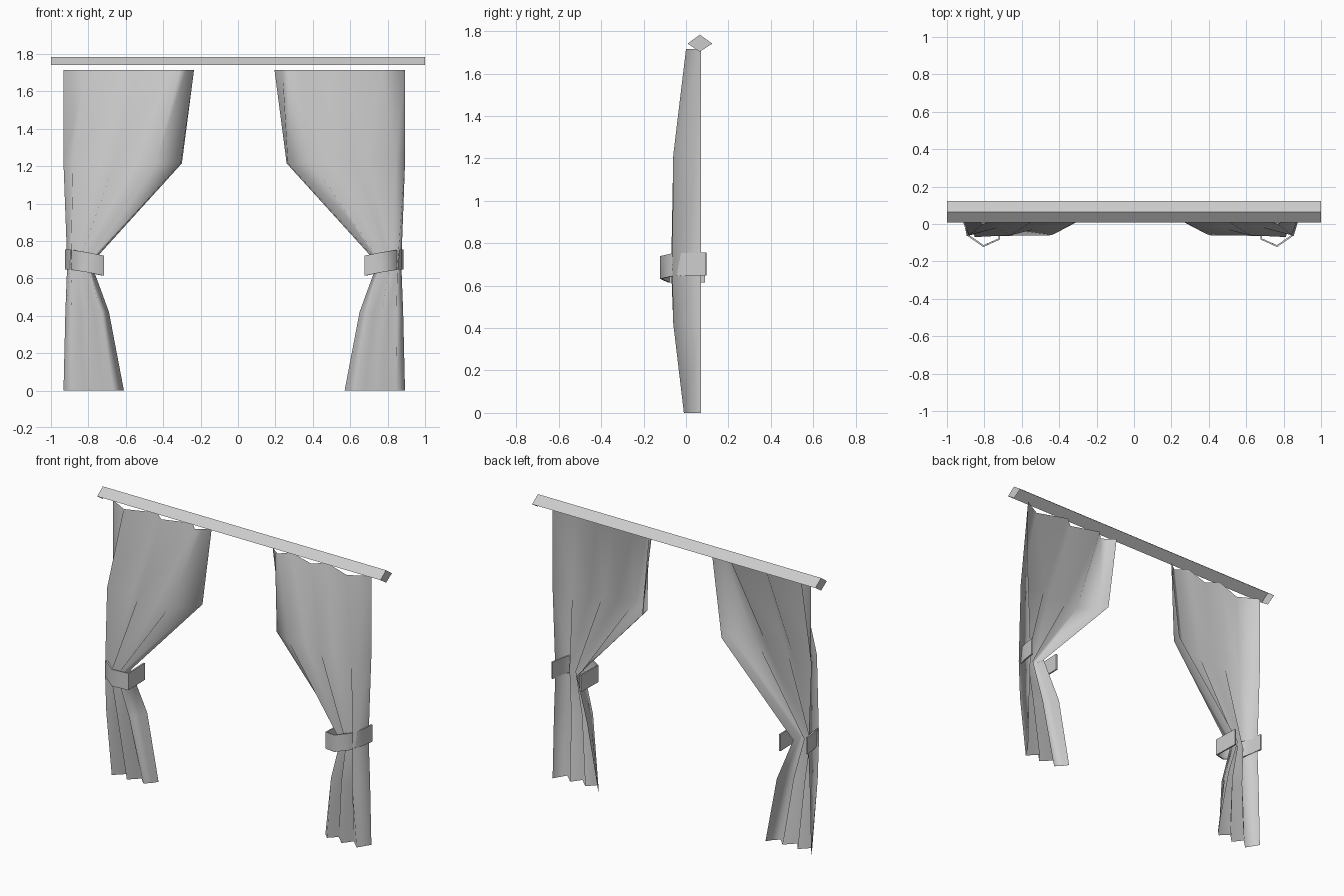
import bpy
import math

cube = bpy.data.objects.get("Cube")
if cube:
    bpy.data.objects.remove(cube, do_unlink=True)

grey = bpy.data.materials.new("light_grey")
grey.use_nodes = True
grey.diffuse_color = (0.6, 0.6, 0.6, 1)
grey.node_tree.nodes["Principled BSDF"].inputs["Base Color"].default_value = (0.6, 0.6, 0.6, 1)

CENTRE = -0.02  # the pair of curtains hangs slightly off the rail's middle


def make_object(name, verts, faces):
    mesh = bpy.data.meshes.new(name)
    mesh.from_pydata(verts, [], faces)
    mesh.materials.append(grey)
    obj = bpy.data.objects.new(name, mesh)
    bpy.context.collection.objects.link(obj)
    return obj


def sheet(name, rows, side):
    """Skin equal-length rows of points, mirrored to one side, smooth shaded."""
    n = len(rows[0])
    verts = [(side * x + CENTRE, y, z) for row in rows for x, y, z in row]
    faces = []
    for r in range(len(rows) - 1):
        for c in range(n - 1):
            a = r * n + c
            quad = (a, a + 1, a + n + 1, a + n)
            faces.append(quad if side < 0 else quad[::-1])
    obj = make_object(name, verts, faces)
    obj.data.shade_smooth()
    return obj


# Curtain rows: height, outer x, inner x, fold positions across, fold depths
# (the last pair of points is the hem turned back along the inner edge)
TOP_FOLDS = (0, 0.18, 0.45, 0.55, 0.81, 0.89, 0.94, 1)
MID_FOLDS = (0, 0.08, 0.32, 0.43, 0.62, 0.78, 0.99, 1)
LOW_FOLDS = (0, 0.15, 0.34, 0.48, 0.67, 0.82, 0.93, 1)
CURTAIN = [
    (0.00, 0.913, 0.59, LOW_FOLDS, (0.07, -0.01, 0.05, -0.01, 0.05, 0.0, 0.035, 0.07)),
    (0.42, 0.903, 0.67, LOW_FOLDS, (0.07, -0.06, 0.01, -0.06, 0.01, -0.05, 0.01, 0.07)),
    (0.68, 0.893, 0.765, LOW_FOLDS, (0.07, -0.065, -0.01, -0.07, -0.01, -0.065, -0.015, 0.04)),
    (1.215, 0.913, 0.28, MID_FOLDS, (0.07, -0.06, -0.02, -0.06, -0.03, -0.06, 0.01, 0.07)),
    (1.715, 0.913, 0.215, TOP_FOLDS, (0.07, 0.0, 0.07, 0.01, 0.07, 0.01, 0.035, 0.07)),
]

# Tieback path around the gathered cloth: x, y, drop
TIE = [(0.90, 0.095, 0), (0.888, 0.01, 0), (0.865, -0.062, 0.003),
       (0.785, -0.118, 0.016), (0.70, -0.08, 0.034), (0.705, 0.09, 0.034)]

for label, side in (("right", -1), ("left", 1)):
    rows = [[(outer + (inner - outer) * f, y, z) for f, y in zip(folds, depths)]
            for z, outer, inner, folds, depths in CURTAIN]
    sheet(label + "_curtain", rows, side)
    tie = sheet(label + "_tieback",
                [[(x, y, z - drop) for x, y, drop in TIE] for z in (0.648, 0.755)], side)
    solid = tie.modifiers.new("thickness", "SOLIDIFY")
    solid.thickness = 0.01
    solid.offset = 0
    split = tie.modifiers.new("crisp_rim", "EDGE_SPLIT")
    split.split_angle = math.radians(65)

# Rail: diamond ends joined by the two upper faces, open underneath
diamond = [(0.008, 1.741), (0.065, 1.703), (0.124, 1.741), (0.065, 1.783)]
make_object("curtain_rail",
            [(x, y, z) for x in (-1, 1) for y, z in diamond],
            [(3, 2, 1, 0), (4, 5, 6, 7), (0, 4, 7, 3), (3, 7, 6, 2)])
